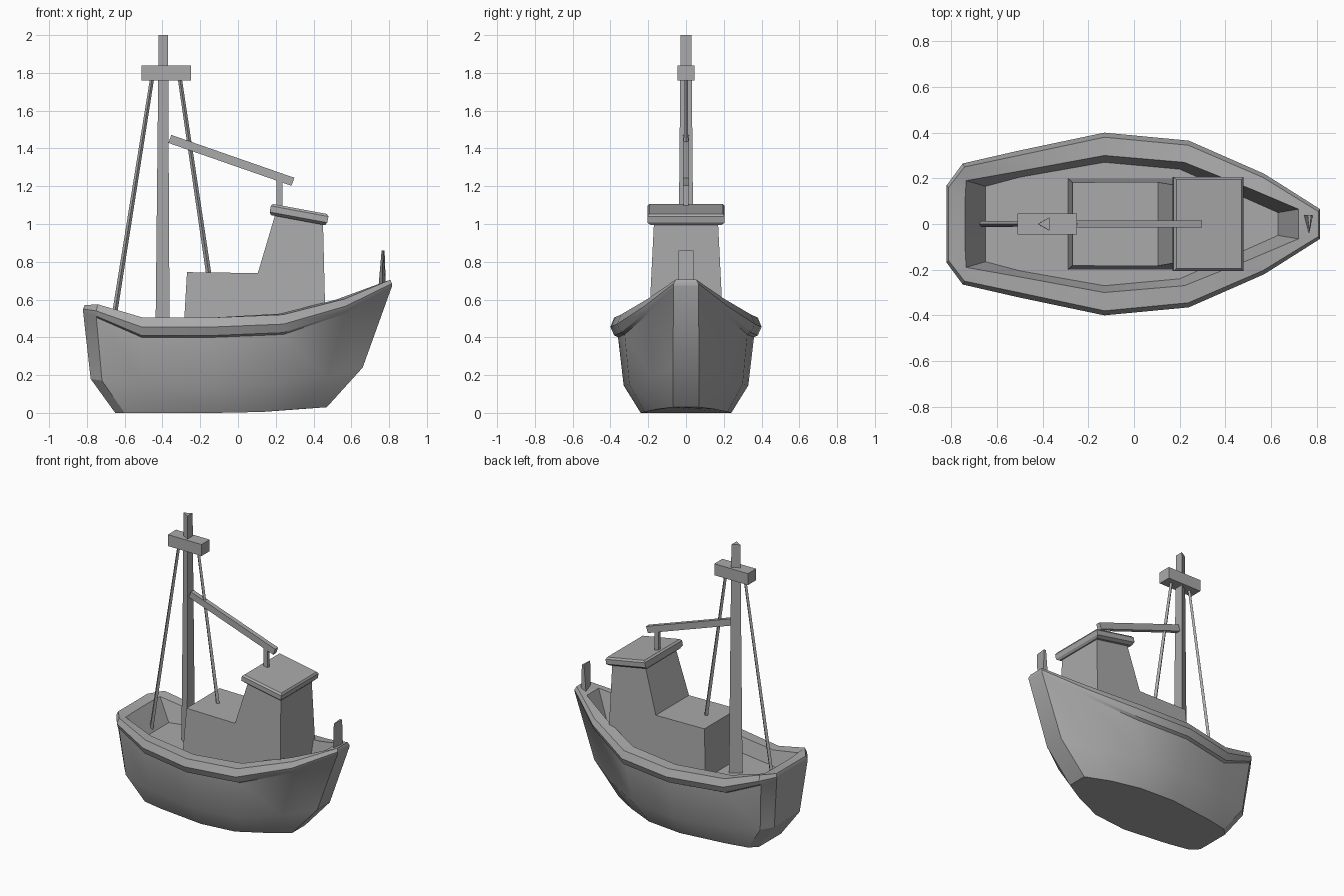
import bpy, bmesh, math
from mathutils import Vector, Matrix

cube = bpy.data.objects.get("Cube")
if cube:
    bpy.data.objects.remove(cube, do_unlink=True)

GREY = (0.40, 0.40, 0.40, 1)
paint = bpy.data.materials.new("plain grey")
paint.use_nodes = True
paint.diffuse_color = GREY
paint.node_tree.nodes["Principled BSDF"].inputs["Base Color"].default_value = GREY


def finish(name, bm, smooth=False):
    """Turn a bmesh into a named, painted object."""
    bmesh.ops.recalc_face_normals(bm, faces=bm.faces)
    mesh = bpy.data.meshes.new(name)
    bm.to_mesh(mesh)
    bm.free()
    mesh.materials.append(paint)
    obj = bpy.data.objects.new(name, mesh)
    bpy.context.collection.objects.link(obj)
    if smooth:
        bpy.ops.object.select_all(action='DESELECT')
        obj.select_set(True)
        bpy.context.view_layer.objects.active = obj
        bpy.ops.object.shade_smooth_by_angle(angle=math.radians(25))
    return obj


def loft(name, rings, smooth=False):
    """Skin closed rings of points and cap both ends."""
    bm = bmesh.new()
    loops = [[bm.verts.new(p) for p in ring] for ring in rings]
    for low, high in zip(loops, loops[1:]):
        for i in range(len(low)):
            j = (i + 1) % len(low)
            bm.faces.new((low[i], low[j], high[j], high[i]))
    bm.faces.new(loops[0])
    bm.faces.new(loops[-1])
    return finish(name, bm, smooth)


def mirrored(half):
    return half + [(x, -y, z) for x, y, z in reversed(half)]


def box(name, centre, size, tilt=0.0):
    bm = bmesh.new()
    bmesh.ops.create_cube(bm, size=1)
    bmesh.ops.transform(bm, verts=bm.verts, matrix=Matrix.Translation(centre)
                        @ Matrix.Rotation(tilt, 4, 'Y') @ Matrix.Diagonal((*size, 1)))
    return finish(name, bm)


def pole(name, start, end, r1, r2, sides, turn=0.0):
    """Tapered pole with level ends."""
    def ring(centre, r):
        angles = [turn + math.tau * i / sides for i in range(sides)]
        return [Vector(centre) + Vector((r * math.cos(a), r * math.sin(a), 0)) for a in angles]
    return loft(name, [ring(start, r1), ring(end, r2)])


# Hull: half outlines from the stern to the bow
bottom = [(-.65, .12, 0), (-.60, .17, 0), (-.45, .20, 0), (-.12, .24, 0),
          (.13, .22, .005), (.32, .15, .02), (.47, .07, .03)]
chine = [(-.78, .14, .18), (-.72, .21, .17), (-.50, .27, .15), (-.13, .33, .145),
         (.20, .30, .15), (.47, .18, .19), (.66, .07, .24)]
rail = [(-.82, .17, .55), (-.75, .265, .54), (-.51, .32, .455), (-.13, .40, .455),
        (.24, .365, .47), (.57, .22, .565), (.815, .065, .685)]
rim = [(-.74, .10, .56), (-.735, .19, .56), (-.51, .23, .505), (-.13, .30, .505),
       (.22, .27, .525), (.52, .15, .60), (.72, .065, .67)]
deck = [(-.65, .10), (-.65, .165), (-.50, .205), (-.13, .27), (.20, .24), (.45, .13), (.63, .05)]
fullness = [0, .5, 1, 1, 1, .6, 0]

# Rail edges are offset from the outer rail line and fade out at the ends
under = [(x, y - .04 * f, z - .015 - .04 * f) for (x, y, z), f in zip(rail, fullness)]
lower = [(x, y - .02 * f, z - .01 - .035 * f) for (x, y, z), f in zip(rail, fullness)]
upper = [(x - .01 * x, y - .01 - .01 * f, z + .02 + .03 * f)
         for (x, y, z), f in zip(rail, fullness)]
floor = [(x, y, .41) for x, y in deck]
loft("hull", [mirrored(row) for row in
              (bottom, chine, under, lower, rail, upper, rim, floor)], smooth=True)

# Cabin: side profile with walls leaning inward
profile = [(-.29, .40), (-.27, .745), (.105, .74), (.20, 1.06), (.45, 1.01), (.465, .40)]
loft("cabin", [[(x, side * (.20 - .05 * (z - .40)), z) for x, z in profile]
               for side in (-1, 1)])

# Wheelhouse roof: tilted slab with sloped edges
roof = loft("roof", [[(sx * a, sy * b, z) for sx, sy in ((-1, -1), (1, -1), (1, 1), (-1, 1))]
                     for a, b, z in ((.145, .185, -.03), (.155, .205, -.015),
                                     (.155, .205, .018), (.145, .195, .03))])
roof.location = (.323, 0, 1.05)
roof.rotation_euler.y = math.radians(10.5)

# Mast, crosspiece and boom
pole("mast", (-.387, 0, .40), (-.387, 0, 2), .05, .033, 3, math.pi)
box("crosspiece", (-.38, 0, 1.80), (.26, .09, .08))
box("boom", (-.035, 0, 1.337), (.69, .032, .045), math.radians(19.2))
box("boom_post", (.22, 0, 1.15), (.032, .024, .18))

# Stays running down from the crosspiece
pole("rear_stay", (-.67, 0, .42), (-.455, 0, 1.77), .014, .011, 4)
pole("front_stay", (-.155, 0, .735), (-.308, 0, 1.77), .014, .011, 4)

# Bow post: thin three-sided upright
loft("bow_post", [[(x - w, .04, z), (x + w, .04, z), (x, -.04, z)]
                  for x, w, z in ((.763, .02, .66), (.768, .008, .86))])
